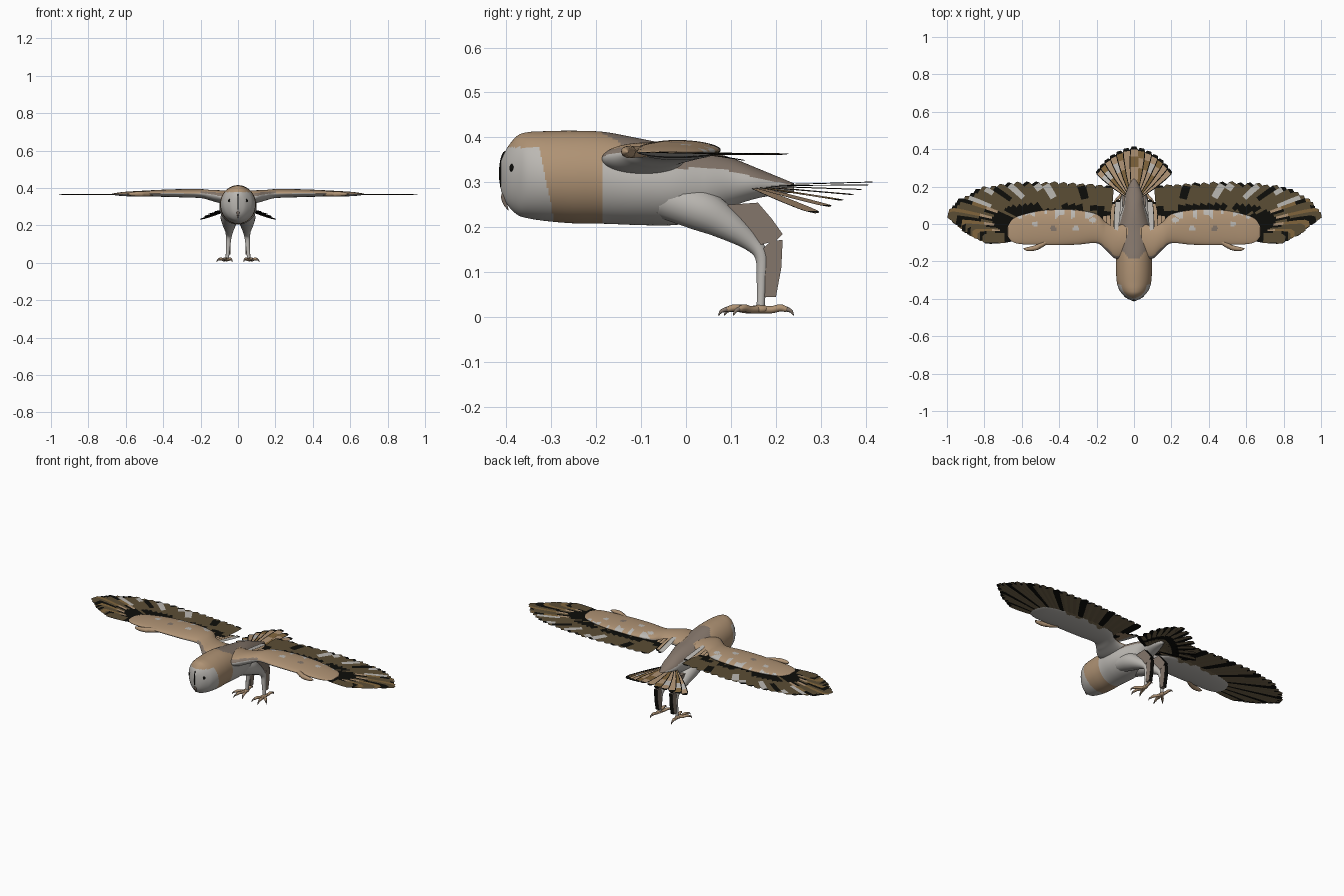
import bpy, bmesh, math, random
from mathutils import Vector

random.seed(4)
cube = bpy.data.objects.get("Cube")
if cube:
    bpy.data.objects.remove(cube, do_unlink=True)

# Flat colours
COLOURS = {
    "tan": (0.43, 0.29, 0.175), "off_white": (0.5, 0.48, 0.45),
    "grey_brown": (0.23, 0.18, 0.145), "olive_brown": (0.105, 0.075, 0.035),
    "black": (0.004, 0.004, 0.003), "gold_brown": (0.22, 0.13, 0.045),
    "under_brown": (0.17, 0.128, 0.072),
}
NAMES = list(COLOURS)
MATS = []
for name, rgb in COLOURS.items():
    m = bpy.data.materials.new(name)
    m.use_nodes = True
    m.diffuse_color = (*rgb, 1)
    bsdf = next(n for n in m.node_tree.nodes if n.type == "BSDF_PRINCIPLED")
    bsdf.inputs["Base Color"].default_value = (*rgb, 1)
    bsdf.inputs["Roughness"].default_value = 0.9
    MATS.append(m)


def finish(name, bm, rule=None, smooth=True):
    """Turn a bmesh into an object; rule(centre, normal) names the colour."""
    bmesh.ops.recalc_face_normals(bm, faces=bm.faces)
    bm.normal_update()
    for f in bm.faces:
        f.smooth = smooth
        if rule:
            f.material_index = NAMES.index(rule(f.calc_center_median(), f.normal))
    me = bpy.data.meshes.new(name)
    bm.to_mesh(me)
    bm.free()
    for m in MATS:
        me.materials.append(m)
    ob = bpy.data.objects.new(name, me)
    bpy.context.collection.objects.link(ob)


def spline(keys, n):
    """Smooth samples through key tuples, n per span."""
    out = []
    last = len(keys) - 1
    for i in range(last):
        a, b, c, d = (keys[max(0, min(last, i + k))] for k in (-1, 0, 1, 2))
        for s in range(n):
            t = s / n
            out.append([q + t / 2 * (r - p + t * (2*p - 5*q + 4*r - w + t * (3*q - p - 3*r + w)))
                        for p, q, r, w in zip(a, b, c, d)])
    return out + [list(keys[-1])]


def polyline(points, t):
    """Point at fraction t along evenly weighted points."""
    f = t * (len(points) - 1)
    i = min(int(f), len(points) - 2)
    return Vector(points[i]).lerp(Vector(points[i + 1]), f - i)


def loft(name, rings, rule):
    bm = bmesh.new()
    rows = [[bm.verts.new(p) for p in ring] for ring in rings]
    for a, b in zip(rows, rows[1:]):
        for i in range(len(a)):
            j = (i + 1) % len(a)
            bm.faces.new((a[i], a[j], b[j], b[i]))
    bm.faces.new(rows[0])
    bm.faces.new(rows[-1])
    finish(name, bm, rule)


def ring(centre, u, v, n):
    return [centre + u * math.cos(k * math.tau / n) + v * math.sin(k * math.tau / n) for k in range(n)]


def tube(name, keys, colour, n=10, steps=5):
    """Round tapered limb through (x, y, z, radius) keys."""
    pts = spline(keys, steps)
    rings = []
    for i, (x, y, z, r) in enumerate(pts):
        t = Vector(pts[min(i + 1, len(pts) - 1)][:3]) - Vector(pts[max(i - 1, 0)][:3])
        u = t.orthogonal() if abs(t.x) > 0.9 * t.length else Vector((1, 0, 0))
        v = t.cross(u).normalized()
        rings.append(ring(Vector((x, y, z)), v.cross(t).normalized() * r, v * r, n))
    loft(name, rings, lambda c, nrm: colour)


def ellipsoid(name, loc, size, colour):
    bm = bmesh.new()
    bmesh.ops.create_uvsphere(bm, u_segments=16, v_segments=10, radius=1)
    for v in bm.verts:
        v.co = Vector(a * b for a, b in zip(v.co, size)) + Vector(loc)
    finish(name, bm, lambda c, n: colour)


STATIONS = (0, 0.3, 0.44, 0.6, 0.8, 0.94, 1)
WIDTHS = (0.5, 0.8, 0.95, 1, 1, 0.9, 0.5)


def feather(bm, root, tip, width, pick, flip=1):
    """Thin vane: main strip, narrow edge strip and a shallow keel below."""
    side = (tip - root).cross(Vector((0, 0, 1))).normalized() * width / 2 * flip
    section = ((-1, 0), (.78, 0), (1, 0), (0, -.002))
    rows = [[bm.verts.new(root.lerp(tip, t) + side * w * u + Vector((0, 0, dz))) for u, dz in section]
            for t, w in zip(STATIONS, WIDTHS)]
    for i, (a, b) in enumerate(zip(rows, rows[1:])):
        for j in range(4):
            k = (j + 1) % 4
            f = bm.faces.new((a[j], a[k], b[k], b[j]))
            f.material_index = NAMES.index(pick(i, j))


# Body: elliptical sections (y, centre z, half width, half height)
BODY = [(-.411, .315, .008, .035), (-.397, .314, .038, .064), (-.375, .316, .062, .088),
        (-.35, .316, .08, .096), (-.31, .314, .092, .1), (-.25, .312, .096, .103),
        (-.18, .31, .096, .102), (-.1, .301, .1, .096), (-.03, .294, .094, .089),
        (.04, .293, .075, .078), (.1, .3, .056, .055), (.16, .298, .045, .033),
        (.24, .288, .012, .01)]


def body_colour(c, n):
    if c.y < -.3 - .2 * (c.z - .25) and c.z < .378:
        return "off_white"
    if c.y < -.187:
        return "tan"
    if n.z > .45:
        wide = .05 + .02 * math.sin(c.y * 40)
        return "grey_brown" if abs(c.x) < wide or c.y > -.02 else "tan"
    return "off_white"


loft("body", [ring(Vector((0, y, z)), Vector((w, 0, 0)), Vector((0, 0, h)), 72)
              for y, z, w, h in spline(BODY, 14)], body_colour)

# Face: dark centre line, hooked beak and eyes
ellipsoid("face_line", (0, -.402, .32), (.005, .014, .05), "black")
tube("upper_beak", [(0, -.39, .288, .007), (0, -.403, .272, .008), (0, -.403, .255, .005),
                    (0, -.395, .238, .001)], "grey_brown")
tube("lower_beak", [(0, -.37, .262, .006), (0, -.38, .25, .005), (0, -.374, .236, .001)], "black")

# Wing arm: sections (x, centre y, half chord, centre z, half thickness)
ARM = [(.04, -.09, .09, .348, .036), (.1, -.095, .09, .354, .034), (.15, -.065, .075, .362, .028),
       (.2, -.025, .078, .37, .024), (.3, -.018, .092, .372, .022), (.4, -.018, .095, .372, .019),
       (.5, -.02, .091, .37, .016), (.6, -.03, .078, .368, .012), (.65, -.035, .06, .367, .007),
       (.675, -.04, .025, .367, .002)]
SPOTS = {(.31, -.025): "off_white", (.43, -.025): "grey_brown", (.22, .02): "off_white", (.53, .0): "off_white"}


def arm_colour(c, n):
    x = abs(c.x)
    wave = math.sin(x * 36) + math.sin(x * 83)
    if n.z < -.1:
        return "under_brown" if x > .2 and c.y > .055 + .008 * wave else "off_white"
    if x < .2 and c.y < -.08 and n.z < .85:
        return "grey_brown" if n.z > .3 else "off_white"
    if x > .19 and c.y > .04 + .012 * math.sin(x * 70) and wave > -.1:
        return "off_white"
    for (sx, sy), colour in SPOTS.items():
        if math.hypot((x - sx) * .8, c.y - sy) < .014:
            return colour
    return "tan"


ROOTS = [(.15, .01), (.3, .01), (.45, .01), (.55, 0), (.58, -.02), (.6, -.045), (.6, -.07)]
TIPS = [(.135, .21), (.32, .22), (.5, .225), (.68, .215), (.84, .185), (.95, .12), (1.01, .055),
        (.91, -.03), (.81, -.08)]
WING_N = 30


def wing_pick(i, outer):
    """Colour plan for one flight feather: barred white, gold or plain."""
    gold = outer and i % 3 == 0
    base = "gold_brown" if gold else "olive_brown"
    streak = "off_white" if i in (7, 8, 11, 14, 17) else "black" if i % 5 == 3 else base
    start = 3 if i % 2 else 4
    under = "black" if i % 4 == 0 else "under_brown"

    def pick(row, j):
        if j > 1:
            return "black" if j == 2 and row == 5 else under
        if row < 2:
            return "black" if outer or random.random() < .75 else "olive_brown"
        if j == 1 or row == 5:
            return random.choice(["black", base, base])
        if outer and row == 2:
            return "tan" if gold else "black" if i % 3 == 1 else base
        return streak if row in (start, start + 1) else base
    return pick


for s, label in ((1, "left"), (-1, "right")):
    ellipsoid(label + "_eye", (s * .043, -.386, .332), (.01, .007, .01), "black")
    loft(label + "_wing_arm", [ring(Vector((s * x, y, z)), Vector((0, w, 0)), Vector((0, 0, h)), 64)
                               for x, y, w, z, h in spline(ARM, 14)], arm_colour)
    tube(label + "_alula", [(s * .46, -.09, .368, .012), (s * .52, -.125, .368, .014),
                            (s * .57, -.134, .368, .01), (s * .59, -.13, .368, .002)], "tan")

    # Flight feathers fanned between the root line and the tip line
    bm = bmesh.new()
    for i in range(WING_N):
        t = i / (WING_N - 1)
        r, p = polyline(ROOTS, t), polyline(TIPS, t)
        p = r.lerp(p, random.uniform(.97, 1))
        z = .363 + .00015 * i
        feather(bm, Vector((s * r.x, r.y, z)), Vector((s * p.x, p.y, z)), .056,
                wing_pick(i, t > .6), s)
    finish(label + "_flight_feathers", bm, smooth=False)

    # Inner feathers between body and wing
    bm = bmesh.new()
    for k, colour in enumerate(("off_white", "tan", "tan", "tan")):
        root = Vector((s * (.1 + .018 * k), -.08, .386 - .002 * k))
        tip = Vector((s * (.085 + .022 * k), .13 - .012 * k, .35 + .002 * k))
        feather(bm, root, tip, .032, lambda i, j: "black" if j == 1 or i == 5 else colour, s)
    finish(label + "_inner_feathers", bm, smooth=False)

    # Leg with two flat feather tufts behind it
    tube(label + "_leg", [(s * .042, -.06, .268, .045), (s * .045, .03, .24, .048),
                          (s * .047, .09, .207, .036), (s * .047, .145, .167, .021),
                          (s * .05, .168, .135, .015), (s * .053, .168, .08, .011),
                          (s * .058, .166, .02, .009)], "off_white", 14)
    for part, outline in (("thigh_tuft", [(.09, .25), (.16, .255), (.19, .22), (.215, .185), (.2, .17), (.16, .16)]),
                          ("shin_tuft", [(.168, .15), (.19, .17), (.215, .172), (.212, .11), (.2, .045), (.174, .045)])):
        bm = bmesh.new()
        face = bm.faces.new([bm.verts.new((s * .05 - .011, y, z)) for y, z in outline])
        out = bmesh.ops.extrude_face_region(bm, geom=[face])["geom"]
        bmesh.ops.translate(bm, vec=(.022, 0, 0), verts=[v for v in out if isinstance(v, bmesh.types.BMVert)])
        finish(label + "_" + part, bm, lambda c, n: "black" if n.y > .3 else "grey_brown", False)

    # Foot: arched toes ending in claws, as (angle from front, length)
    ellipsoid(label + "_foot", (s * .06, .165, .018), (.014, .02, .01), "tan")
    for k, (angle, length) in enumerate(((-20, .085), (12, .095), (42, .08), (172, .075))):
        a = math.radians(angle)
        d = Vector((s * math.sin(a), -math.cos(a), 0)) * length

        def along(t, z, r):
            return (s * .06 + d.x * t, .165 + d.y * t, z, r)
        tube(f"{label}_toe_{k}", [along(0, .018, .009), along(.35, .017, .008),
                                  along(.6, .021, .008), along(.8, .017, .006)], "tan", 8)
        tube(f"{label}_claw_{k}", [along(.75, .019, .006), along(.92, .014, .004),
                                   along(1, .004, .001)], "grey_brown", 8)

# Tail: drooping fan, patterned above and dark below
TAIL_N = 13
bm = bmesh.new()
for i in range(TAIL_N):
    t = 2 * i / (TAIL_N - 1) - 1
    a = math.radians(50) * t
    length = .275 - .045 * abs(t)
    root = Vector((.02 * t, .14, .294 - .001 * abs(t)))
    tip = root + Vector((math.sin(a) * length, math.cos(a) * length, .008 - .068 * abs(t) ** 1.3))
    base = "gold_brown" if i % 3 == 1 else "tan"
    mark = random.choice(["gold_brown", "off_white", "tan"])

    def pick(row, j):
        if j > 1:
            return "black" if j == 2 or row == 2 else "under_brown"
        if j or row == 5:
            return "black"
        return mark if row == 3 else base
    feather(bm, root, tip, .046, pick, 1 if t > 0 else -1)
finish("tail_feathers", bm, smooth=False)
